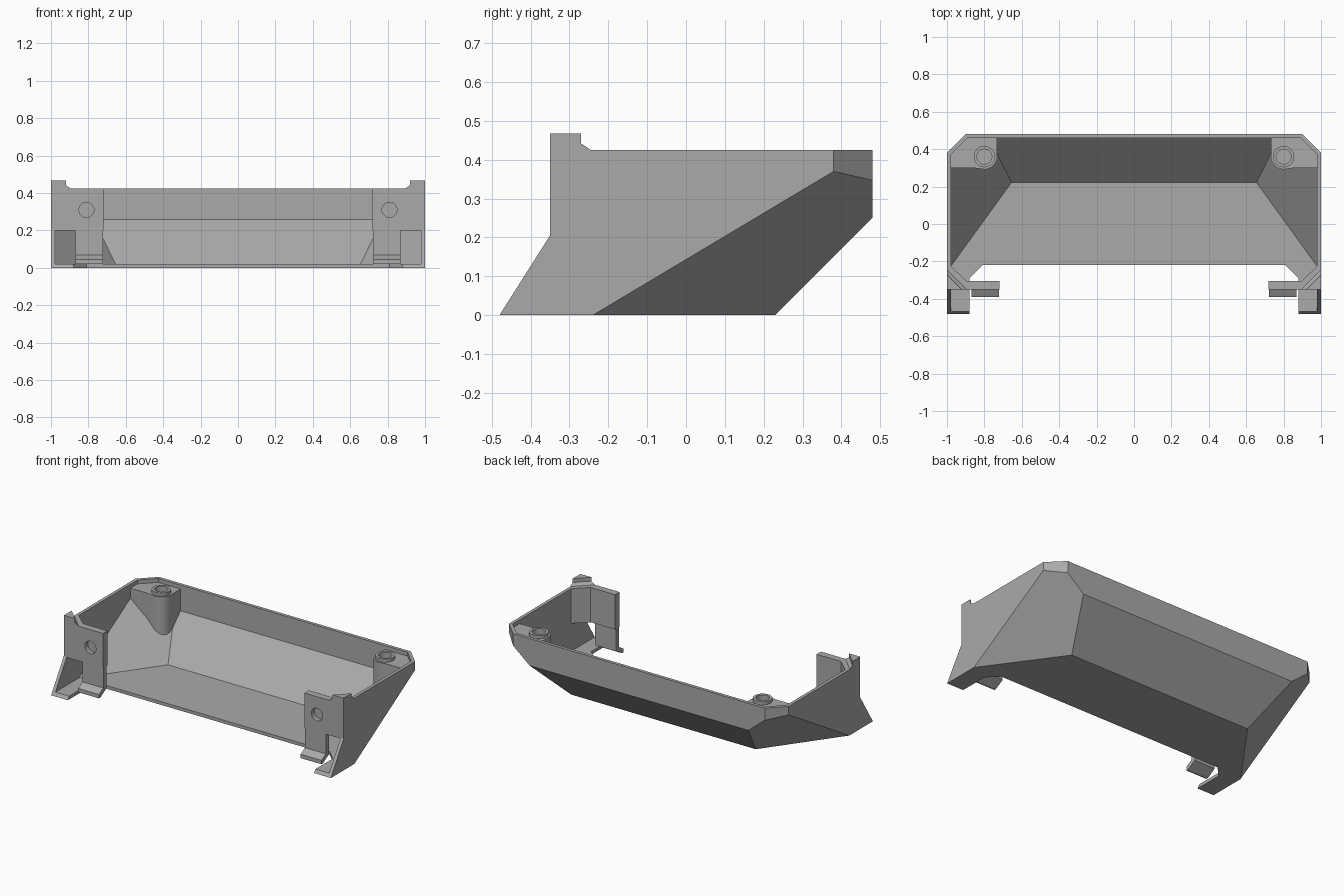
import bpy, bmesh, math
from mathutils import Vector

if "Cube" in bpy.data.objects:
    bpy.data.objects.remove(bpy.data.objects["Cube"], do_unlink=True)

grey = bpy.data.materials.new("mid grey")
grey.use_nodes = True
COLOUR = (0.4, 0.4, 0.4, 1)
grey.diffuse_color = COLOUR
grey.node_tree.nodes["Principled BSDF"].inputs["Base Color"].default_value = COLOUR


def finish(name, bm):
    bmesh.ops.recalc_face_normals(bm, faces=bm.faces[:])
    mesh = bpy.data.meshes.new(name)
    bm.to_mesh(mesh)
    bm.free()
    mesh.materials.append(grey)
    ob = bpy.data.objects.new(name, mesh)
    bpy.context.collection.objects.link(ob)
    return ob


def loft(name, rings):
    """Solid through matching rings of 3D points, capped at both ends."""
    bm = bmesh.new()
    loops = [[bm.verts.new(p) for p in ring] for ring in rings]
    n = len(loops[0])
    for a, b in zip(loops, loops[1:]):
        for i in range(n):
            j = (i + 1) % n
            bm.faces.new((a[i], a[j], b[j], b[i]))
    bm.faces.new(loops[0])
    bm.faces.new(loops[-1])
    return finish(name, bm)


def upright(name, plan, lo, hi):
    return loft(name, [[(x, y, z) for x, y in plan] for z in (lo, hi)])


def sideways(name, profile, lo, hi):
    return loft(name, [[(x, y, z) for y, z in profile] for x in (lo, hi)])


def circle(cx, cy, r, n=32):
    return [(cx + r * math.cos(math.tau * i / n), cy + r * math.sin(math.tau * i / n))
            for i in range(n)]


def hull(name, inset, front, top):
    """Faceted body: a box trimmed by the sloped back and corner planes."""
    bm = bmesh.new()
    bmesh.ops.create_cube(bm, size=1)
    lo = Vector((inset - 1, front, inset))
    hi = Vector((1 - inset, 0.48 - inset, top))
    for v in bm.verts:
        v.co = Vector((lo[i] if v.co[i] < 0 else hi[i] for i in range(3)))
    planes = [((0, 0.23, 0), (0, 1, -1))]
    for s in (1, -1):
        planes += [((s * 0.66, 0.23, 0), (s * 0.174, 0.126, -0.211)),
                   ((s, 0.38, 0), (s, 1, 0))]
    for co, no in planes:
        no = Vector(no).normalized()
        cut = bmesh.ops.bisect_plane(bm, geom=bm.verts[:] + bm.edges[:] + bm.faces[:],
                                     plane_co=Vector(co) - no * inset, plane_no=no,
                                     clear_outer=True)
        edges = [e for e in cut["geom_cut"] if isinstance(e, bmesh.types.BMEdge)]
        bmesh.ops.edgeloop_fill(bm, edges=edges)
    return finish(name, bm)


def apply(ob, mod):
    bpy.context.view_layer.objects.active = ob
    bpy.ops.object.modifier_apply(modifier=mod.name)


def boolean(ob, tool, operation="DIFFERENCE"):
    mod = ob.modifiers.new("cut", "BOOLEAN")
    mod.operation, mod.object, mod.solver = operation, tool, "EXACT"
    apply(ob, mod)
    bpy.data.objects.remove(tool, do_unlink=True)


def mirror(ob):
    mod = ob.modifiers.new("mirror", "MIRROR")
    mod.use_mirror_merge = False
    apply(ob, mod)


# Thin tray, open at the top and front
RIM = 0.425
shell = hull("tray_shell", 0, -0.48, RIM)
boolean(shell, hull("cavity", 0.021, -1, 1))
boolean(shell, sideways("front_trim", [(-0.6, -0.19), (-0.48, 0), (-0.35, 0.205),
                                       (-0.35, 0.6), (-0.6, 0.6)], -2, 2))
half = [(0.81, -0.22), (0.88, -0.29), (0.88, -0.6)]
boolean(shell, upright("floor_notch", half + [(-x, y) for x, y in reversed(half)], -0.1, 0.1))

# Front mounting plates with blind holes
plate = sideways("front_plates", [(-0.35, 0.2), (-0.35, RIM), (-0.305, RIM), (-0.305, 0.2)],
                 0.72, 0.98)
boolean(plate, loft("plate_hole", [[(x, y, z) for x, z in circle(0.81, 0.31, 0.04)]
                                   for y in (-0.4, -0.32)]))

# Diagonal corner fillers and raised corner tips
gusset = upright("corner_gussets", [(0.98, -0.345), (0.98, -0.225), (0.89, -0.31),
                                    (0.89, -0.345)], 0.2, RIM)
tip = loft("corner_tips", [[(1, -0.35, z), (1, -0.35 + d, z), (1 - d, -0.35, z)]
                           for z, d in ((RIM, 0.105), (0.442, 0.08), (0.467, 0.08))])

# Lower clips with a sloping lip
clip = sideways("lower_clips", [(-0.345, 0.215), (-0.345, 0.07), (-0.39, 0.045), (-0.39, 0.02),
                                (-0.375, 0.02), (-0.315, 0.055), (-0.315, 0.215)], 0.721, 0.87)

# Rear screw posts filling the back corners
CX, CY = 0.8, 0.36
arc = [(CX + 0.068 * math.cos(a), CY + 0.068 * math.sin(a))
       for a in (math.radians(270 - 9 * i) for i in range(11))]
post = upright("screw_posts", [(1, 0.3), (0.86, 0.3)] + arc + [(0.732, 0.6), (1, 0.6)], 0.01, 0.4)
boolean(post, hull("post_limit", 0.01, -1, 1), "INTERSECT")
ring = upright("screw_rings", circle(CX, CY, 0.057), 0.39, 0.42)
for part in (post, ring):
    boolean(part, upright("screw_hole", circle(CX, CY, 0.04), 0.3, 0.5))

for part in (plate, gusset, tip, clip, post, ring):
    mirror(part)
for part in (shell, plate, gusset, tip, clip, post, ring):
    bpy.ops.object.select_all(action="DESELECT")
    part.select_set(True)
    bpy.context.view_layer.objects.active = part
    bpy.ops.object.shade_smooth_by_angle(angle=math.radians(20))
